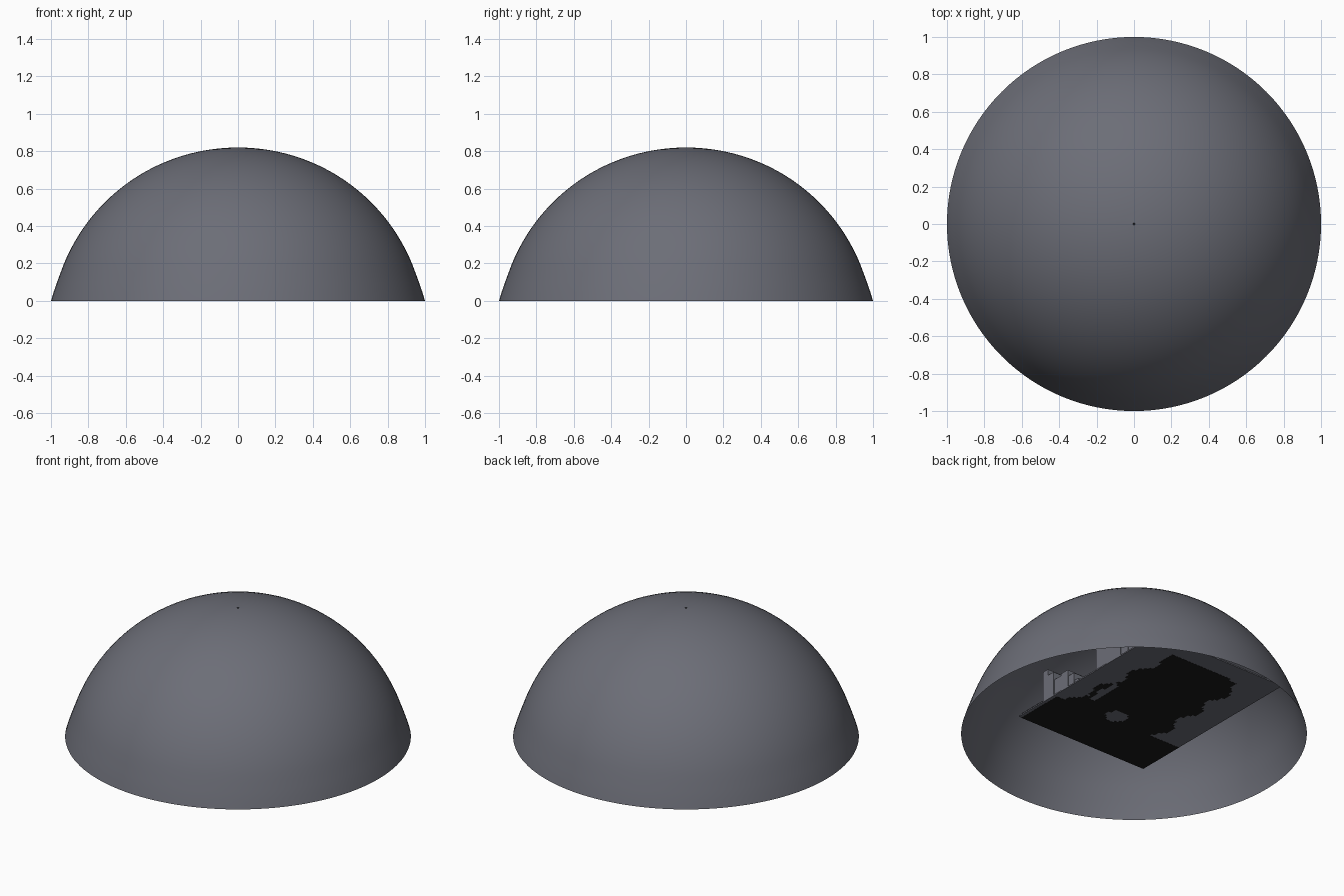
import bpy, bmesh, math, random
from mathutils import Matrix, Vector

if "Cube" in bpy.data.objects:
    bpy.data.objects.remove(bpy.data.objects["Cube"])

random.seed(4)


def material(name, rgb):
    mat = bpy.data.materials.new(name)
    mat.diffuse_color = (*rgb, 1)
    mat.use_nodes = True
    mat.node_tree.nodes["Principled BSDF"].inputs["Base Color"].default_value = mat.diffuse_color
    return mat


grey = material("slate_grey", (0.15, 0.155, 0.185))
black = material("near_black", (0.011, 0.011, 0.011))


def add_object(name, bm, mat):
    mesh = bpy.data.meshes.new(name)
    bm.to_mesh(mesh)
    bm.free()
    mesh.materials.append(mat)
    obj = bpy.data.objects.new(name, mesh)
    bpy.context.collection.objects.link(obj)
    return obj


def add_box(bm, x0, x1, y0, y1, z0, z1):
    centre = Vector(((x0 + x1) / 2, (y0 + y1) / 2, (z0 + z1) / 2))
    size = Matrix.Diagonal((x1 - x0, y1 - y0, z1 - z0, 1))
    bmesh.ops.create_cube(bm, size=1, matrix=Matrix.Translation(centre) @ size)


# dome: open cap, base radius 1, height 0.82, slightly flared at the rim,
# with a pin hole at the top
H = 0.82
R = (1 + H * H) / (2 * H)
max_angle = math.asin(1 / R)
RINGS, SEGS = 28, 128
bm = bmesh.new()
previous = None
for i in range(RINGS + 1):
    a = 0.005 + (max_angle - 0.005) * i / RINGS
    r, z = R * math.sin(a), H - R + R * math.cos(a)
    r -= 0.011 * min(1, z / 0.13) * max(0, 1 - z / 0.75)
    ring = [bm.verts.new((r * math.cos(math.tau * k / SEGS),
                          r * math.sin(math.tau * k / SEGS), z)) for k in range(SEGS)]
    if previous:
        for k in range(SEGS):
            n = (k + 1) % SEGS
            bm.faces.new((previous[k], ring[k], ring[n], previous[n]))
    previous = ring
for f in bm.faces:
    f.smooth = True
add_object("dome", bm, grey)

# rectangular ground plate hung inside the dome
W, L, Z = 0.94, 1.25, 0.15
X0, Y0 = -0.47, -0.477
bm = bmesh.new()
add_box(bm, X0, X0 + W, Y0, Y0 + L, Z, Z + 0.008)
add_object("ground_plate", bm, grey)


# dense field of small columns whose feet show under the plate
def planted(u, v):
    if math.hypot((u - 0.54) / 0.07, (v - 0.29) / 0.05) < 1:
        return False
    if math.hypot((u - 0.79) / 0.03, (v - 0.43) / 0.1) < 1:
        return False
    if v < 0.25:
        return True
    wobble = 0.03 * math.sin(v * 31)
    return v < 0.9 - 0.12 * max(0, 0.4 - u) and 0.2 + wobble < u < 0.96 - 0.25 * v + wobble


CELL = 0.02
bm = bmesh.new()
for i in range(int(W / CELL)):
    for j in range(int(L / CELL)):
        u, v = (i + 0.5) * CELL / W, (j + 0.5) * CELL / L
        if planted(u, v):
            x, y = X0 + i * CELL, Y0 + j * CELL
            h = min(random.uniform(0.03, 0.06), 0.012 + 0.5 * (1 - u))
            add_box(bm, x, x + CELL, y, y + CELL, Z - 0.001, Z + h)
add_object("column_field", bm, black)

# taller stepped walls along the right edge: (start, end, height) along the plate
steps = [(0.175, 0.21, 0.20), (0.21, 0.25, 0.16), (0.25, 0.30, 0.11),
         (0.30, 0.35, 0.12), (0.35, 0.39, 0.08), (0.39, 0.42, 0.03),
         (0.55, 0.63, 0.15), (0.63, 0.67, 0.17), (0.67, 0.73, 0.16),
         (0.73, 0.78, 0.15), (0.78, 0.85, 0.12), (0.85, 0.92, 0.09)]
bm = bmesh.new()
for a, b, h in steps:
    add_box(bm, X0 + W - 0.10 - 0.1 * random.random(), X0 + W - 0.012 * random.random(),
            Y0 + a * L, Y0 + b * L, Z + 0.005, Z + h)
add_object("edge_walls", bm, grey)
